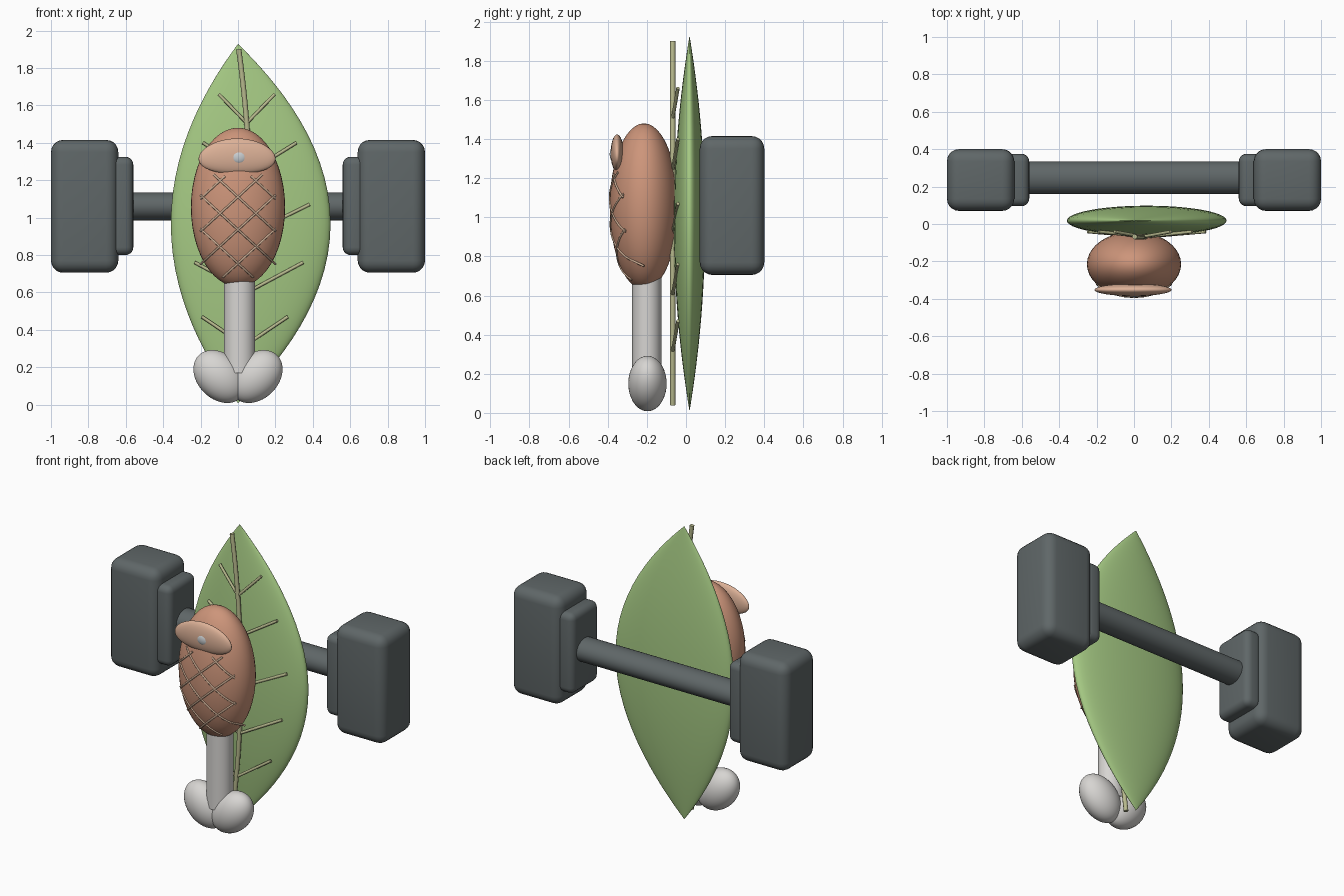
import bpy, bmesh, math
from mathutils import Matrix, Vector

cube = bpy.data.objects.get("Cube")
if cube:
    bpy.data.objects.remove(cube, do_unlink=True)


def material(name, rgb):
    m = bpy.data.materials.new(name)
    m.use_nodes = True
    m.diffuse_color = (*rgb, 1)
    m.node_tree.nodes["Principled BSDF"].inputs["Base Color"].default_value = (*rgb, 1)
    return m


leaf_green = material("leaf green", (0.38, 0.59, 0.23))
vein_green = material("pale vein green", (0.48, 0.49, 0.27))
iron = material("dark iron", (0.115, 0.135, 0.138))
meat_brown = material("roast brown", (0.61, 0.30, 0.195))
skin = material("pale skin", (0.72, 0.44, 0.31))
bone_white = material("bone white", (0.68, 0.665, 0.645))
twine = material("twine", (0.58, 0.40, 0.28))
stud_grey = material("stud grey", (0.58, 0.61, 0.63))


def finish(name, bm, mat, angle=180):
    bmesh.ops.recalc_face_normals(bm, faces=bm.faces)
    mesh = bpy.data.meshes.new(name)
    bm.to_mesh(mesh)
    bm.free()
    mesh.materials.append(mat)
    obj = bpy.data.objects.new(name, mesh)
    bpy.context.collection.objects.link(obj)
    bpy.ops.object.select_all(action="DESELECT")
    obj.select_set(True)
    bpy.context.view_layer.objects.active = obj
    bpy.ops.object.shade_smooth_by_angle(angle=math.radians(angle))
    return obj


def ellipsoid(name, centre, radii, mat, tilt=0, droop=0):
    bm = bmesh.new()
    bmesh.ops.create_uvsphere(bm, u_segments=40, v_segments=24, radius=1)
    for v in bm.verts:
        v.co.z -= droop * v.co.x ** 2
    bm.transform(Matrix.Translation(centre) @ Matrix.Rotation(tilt, 4, "Y")
                 @ Matrix.Diagonal((*radii, 1)))
    return finish(name, bm, mat)


def cylinder(name, centre, rx, ry, length, mat, along_x=False):
    bm = bmesh.new()
    bmesh.ops.create_cone(bm, cap_ends=True, segments=40, radius1=1, radius2=1, depth=1)
    turn = Matrix.Rotation(math.pi / 2, 4, "Y") if along_x else Matrix()
    bm.transform(Matrix.Translation(centre) @ turn @ Matrix.Diagonal((rx, ry, length, 1)))
    return finish(name, bm, mat, 40)


def rounded_box(name, centre, size, bevel, mat):
    bm = bmesh.new()
    bmesh.ops.create_cube(bm, size=1)
    bm.transform(Matrix.Translation(centre) @ Matrix.Diagonal((*size, 1)))
    bmesh.ops.bevel(bm, geom=bm.edges[:], offset=bevel, segments=5, profile=0.5,
                    affect="EDGES")
    return finish(name, bm, mat, 40)


def tube(name, points, radius, mat):
    curve = bpy.data.curves.new(name, "CURVE")
    curve.dimensions = "3D"
    curve.bevel_depth = radius
    curve.bevel_resolution = 2
    curve.use_fill_caps = True
    spline = curve.splines.new("POLY")
    spline.points.add(len(points) - 1)
    for p, co in zip(spline.points, points):
        p.co = (*co, 1)
    curve.materials.append(mat)
    obj = bpy.data.objects.new(name, curve)
    bpy.context.collection.objects.link(obj)
    return obj


# Leaf: lens-shaped loft of ellipses, with both tips pulled to x = 0
LEAF_MID, LEAF_HALF = 0.968, 0.96


def swell(z):
    return max(0, 1 - ((z - LEAF_MID) / LEAF_HALF) ** 2)


bm = bmesh.new()
RINGS, SIDES = 36, 48
tips = [bm.verts.new((0, 0.015, LEAF_MID + s * LEAF_HALF)) for s in (-1, 1)]
rings = []
for i in range(1, RINGS):
    z = LEAF_MID - LEAF_HALF * math.cos(math.pi * i / RINGS)
    s = swell(z)
    rings.append([bm.verts.new((s * (0.068 + 0.427 * math.cos(a)),
                                0.018 + 0.08 * s * math.sin(a), z))
                  for a in (2 * math.pi * k / SIDES for k in range(SIDES))])
for k in range(SIDES):
    n = (k + 1) % SIDES
    bm.faces.new((tips[0], rings[0][n], rings[0][k]))
    bm.faces.new((tips[1], rings[-1][k], rings[-1][n]))
    for low, high in zip(rings, rings[1:]):
        bm.faces.new((low[k], low[n], high[n], high[k]))
finish("leaf", bm, leaf_green)


# Leaf ribs: a bowed midrib with five pairs of side veins
def rib_x(z):
    return 0.068 * swell(z)


tube("leaf_midrib", [(rib_x(z), -0.068, z)
                     for z in (0.04 + 1.86 * i / 20 for i in range(21))], 0.014, vein_green)
for i, (tip_z, reach) in enumerate([(1.66, 0.15), (1.40, 0.25), (1.07, 0.315),
                                    (0.76, 0.29), (0.47, 0.23)]):
    root_z = tip_z - 0.155
    for side, label in ((1, "left"), (-1, "right")):
        root = (rib_x(root_z), -0.068, root_z)
        tip = (rib_x(root_z) + side * reach, -0.041, tip_z)
        tube(f"leaf_vein_{label}_{i + 1}", [root, tip], 0.009, vein_green)

# Dumbbell behind the leaf
cylinder("dumbbell_bar", (0, 0.247, 1.06), 0.075, 0.087, 1.24, iron, True)
for side, label in ((1, "left"), (-1, "right")):
    rounded_box(f"dumbbell_weight_{label}", (side * 0.82, 0.235, 1.06),
                (0.36, 0.33, 0.71), 0.065, iron)
    rounded_box(f"dumbbell_collar_{label}", (side * 0.62, 0.235, 1.062),
                (0.12, 0.28, 0.525), 0.042, iron)

# Drumstick meat
MEAT = Vector((0, -0.215, 1.055))
RADII = Vector((0.252, 0.175, 0.425))
ellipsoid("meat", MEAT, RADII, meat_brown)


# Twine net over the front of the meat
def on_meat(x, z):
    d = 1 - ((x - MEAT.x) / RADII.x) ** 2 - ((z - MEAT.z) / RADII.z) ** 2
    return Vector((x, MEAT.y - RADII.y * math.sqrt(max(d, 0)), z))


for side, label in ((1, "up"), (-1, "down")):
    for i, (mid_z, start, end) in enumerate([(1.285, -0.2, -0.07), (1.11, -0.2, 0.13),
                                             (0.935, -0.2, 0.2), (0.755, -0.08, 0.2)]):
        xs = [start + (end - start) * k / 16 for k in range(17)]
        tube(f"twine_{label}_{i + 1}", [on_meat(side * x, mid_z + 0.92 * x) for x in xs],
             0.006, twine)

# Skin flap with its stud
ellipsoid("skin_flap", (-0.005, -0.352, 1.328), (0.206, 0.033, 0.095), skin, droop=0.15)
ellipsoid("flap_stud", (0.005, -0.372, 1.322), (0.042, 0.018, 0.036), stud_grey)

# Bone shaft and its two tilted knuckles
cylinder("bone_shaft", (0.008, -0.2, 0.45), 0.083, 0.075, 0.56, bone_white)
for side, label in ((1, "left"), (-1, "right")):
    ellipsoid(f"bone_knuckle_{label}", (side * 0.097, -0.197, 0.15), (0.12, 0.098, 0.16),
              bone_white, tilt=side * math.pi / 4)
